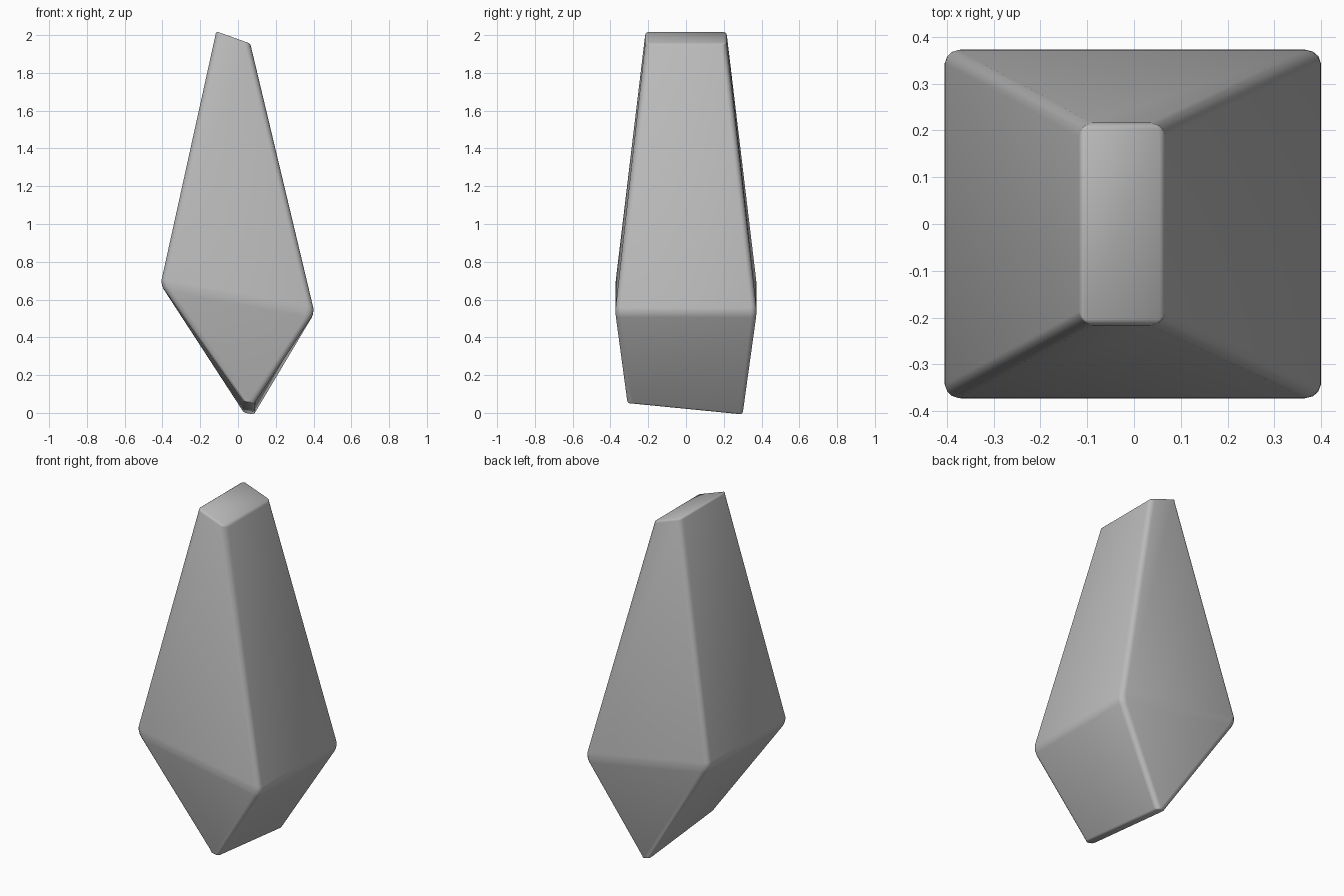
import bpy, bmesh

cube = bpy.data.objects.get("Cube")
if cube:
    bpy.data.objects.remove(cube)

# Grey stone material
stone = bpy.data.materials.new("stone_grey")
stone.use_nodes = True
colour = (0.5, 0.5, 0.5, 1)
stone.diffuse_color = colour
stone.node_tree.nodes["Principled BSDF"].inputs["Base Color"].default_value = colour

# Tilted four-cornered rings from the keel to the crown:
# (left x, right x, left z, right z, front y, back y, back z shift)
rings = [
    (0.03, 0.085, 0.06, 0.05, -0.31, 0.30, -0.06),
    (-0.41, 0.405, 0.68, 0.53, -0.375, 0.375, 0.0),
    (-0.115, 0.065, 2.02, 1.955, -0.215, 0.215, 0.0),
]

bm = bmesh.new()
loops = []
for xa, xb, za, zb, front, back, shift in rings:
    corners = [(xa, front, za), (xb, front, zb),
               (xb, back, zb + shift), (xa, back, za + shift)]
    loops.append([bm.verts.new(c) for c in corners])

# Keel and crown caps, then the slanted sides between rings
bm.faces.new(loops[0][::-1])
bm.faces.new(loops[-1])
for low, high in zip(loops, loops[1:]):
    for i in range(4):
        j = (i + 1) % 4
        bm.faces.new((low[i], low[j], high[j], high[i]))

# Worn, rounded edges: wide on the body, tight on the small caps
def soften(edges, width):
    bmesh.ops.bevel(bm, geom=edges, offset=width, segments=2, profile=0.5,
                    affect='EDGES', clamp_overlap=True)

caps = set(loops[0]) | set(loops[-1])
weight = bm.edges.layers.float.new("bevel_weight_edge")
for e in bm.edges:
    e[weight] = 0.4 if all(v in caps for v in e.verts) else 1.0

mesh = bpy.data.meshes.new("crystal_rock")
bm.normal_update()
bm.to_mesh(mesh)
bm.free()
rock = bpy.data.objects.new("crystal_rock", mesh)
bpy.context.collection.objects.link(rock)
mesh.materials.append(stone)
mesh.shade_smooth()

bevel = rock.modifiers.new("worn_edges", 'BEVEL')
bevel.limit_method = 'WEIGHT'
bevel.width = 0.07
bevel.segments = 3
bevel.use_clamp_overlap = True
